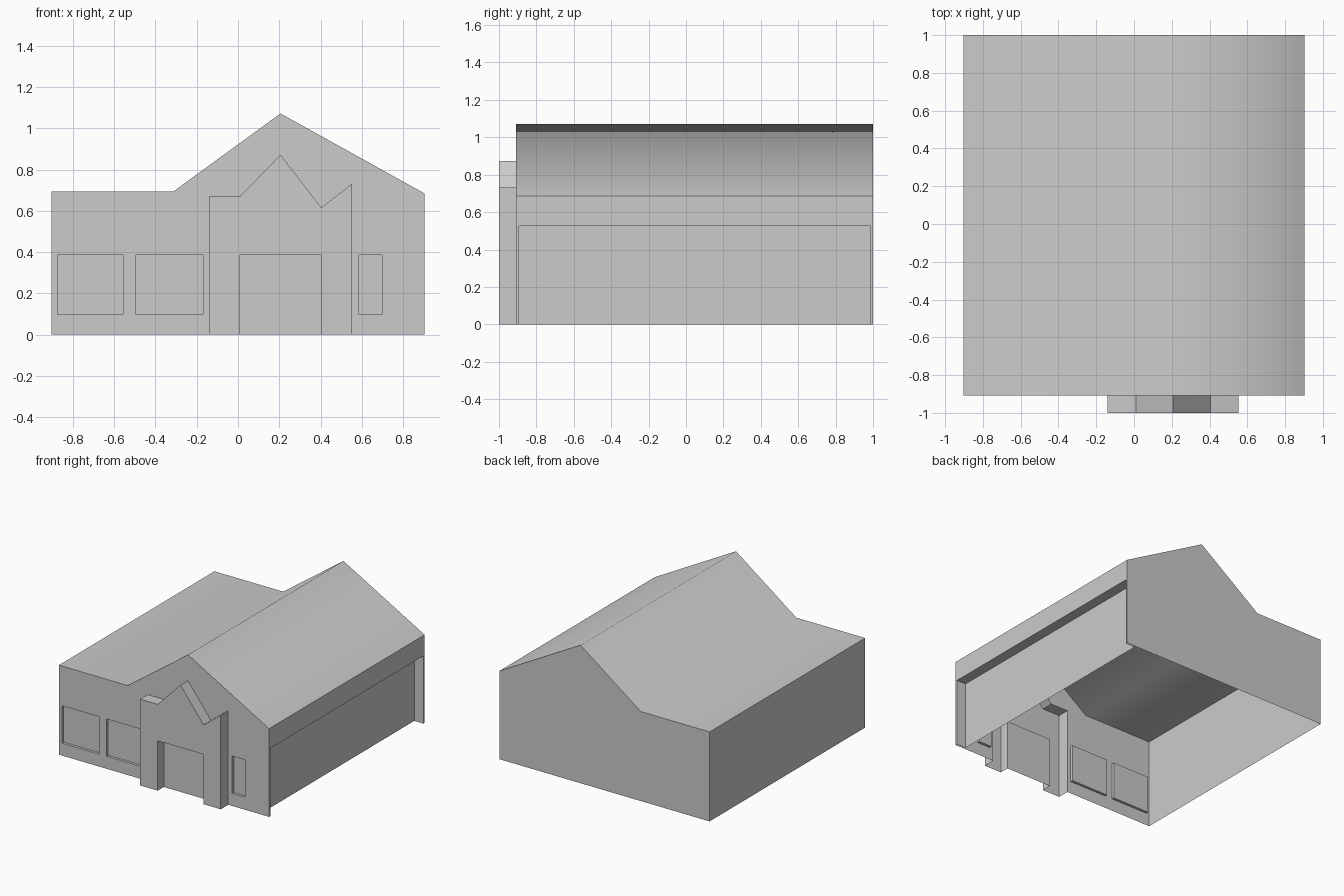
import bpy, bmesh

if "Cube" in bpy.data.objects:
    bpy.data.objects.remove(bpy.data.objects["Cube"])


def prism(name, profile, y0, y1):
    """Closed solid: an x-z outline extruded along y."""
    bm = bmesh.new()
    face = bm.faces.new([bm.verts.new((x, y0, z)) for x, z in profile])
    ext = bmesh.ops.extrude_face_region(bm, geom=[face], use_keep_orig=True)
    for v in ext["geom"]:
        if isinstance(v, bmesh.types.BMVert):
            v.co.y = y1
    bmesh.ops.recalc_face_normals(bm, faces=bm.faces[:])
    mesh = bpy.data.meshes.new(name)
    bm.to_mesh(mesh)
    bm.free()
    ob = bpy.data.objects.new(name, mesh)
    bpy.context.collection.objects.link(ob)
    return ob


def box(name, x0, x1, y0, y1, z0, z1):
    return prism(name, [(x0, z0), (x1, z0), (x1, z1), (x0, z1)], y0, y1)


def combine(target, tool, operation):
    """Apply a boolean and remove the tool object."""
    mod = target.modifiers.new("combine", "BOOLEAN")
    mod.operation, mod.solver, mod.object = operation, "EXACT", tool
    bpy.context.view_layer.objects.active = target
    bpy.ops.object.modifier_apply(modifier=mod.name)
    bpy.data.objects.remove(tool)


FRONT = -0.908

# Main building: flat-roofed left wing and gabled right wing
house = prism("house_shell", [(-0.903, -0.1), (0.903, -0.1), (0.903, 0.685),
                              (0.206, 1.072), (-0.312, 0.695), (-0.903, 0.695)], FRONT, 1.0)

# Projecting entrance with zigzag top
entrance = prism("entrance", [(-0.14, -0.2), (0.552, -0.2), (0.552, 0.731), (0.404, 0.616),
                              (0.206, 0.872), (0.01, 0.67), (-0.14, 0.67)], -1.0, -0.85)
combine(house, entrance, "UNION")

# Doorway recess
combine(house, box("doorway", 0.01, 0.404, -1.1, -0.925, -0.3, 0.387), "DIFFERENCE")

# Window recesses
for x0, x1 in ((-0.876, -0.557), (-0.494, -0.17), (0.586, 0.697)):
    combine(house, box("window", x0, x1, -1.1, FRONT + 0.02, 0.097, 0.387), "DIFFERENCE")

# Long recess along the right side
combine(house, box("side_recess", 0.823, 1.1, -0.893, 0.987, -0.3, 0.527), "DIFFERENCE")

# Trim to the ground, leaving the underside open; smooth only the main roof
bm = bmesh.new()
bm.from_mesh(house.data)
bmesh.ops.bisect_plane(bm, geom=bm.verts[:] + bm.edges[:] + bm.faces[:],
                       plane_co=(0, 0, 0), plane_no=(0, 0, 1), clear_inner=True)
bm.normal_update()
for f in bm.faces:
    f.smooth = f.normal.z > 0.3 and f.calc_center_median().y > -0.5
for e in bm.edges:
    e.smooth = all(f.smooth for f in e.link_faces)
bm.to_mesh(house.data)
bm.free()
